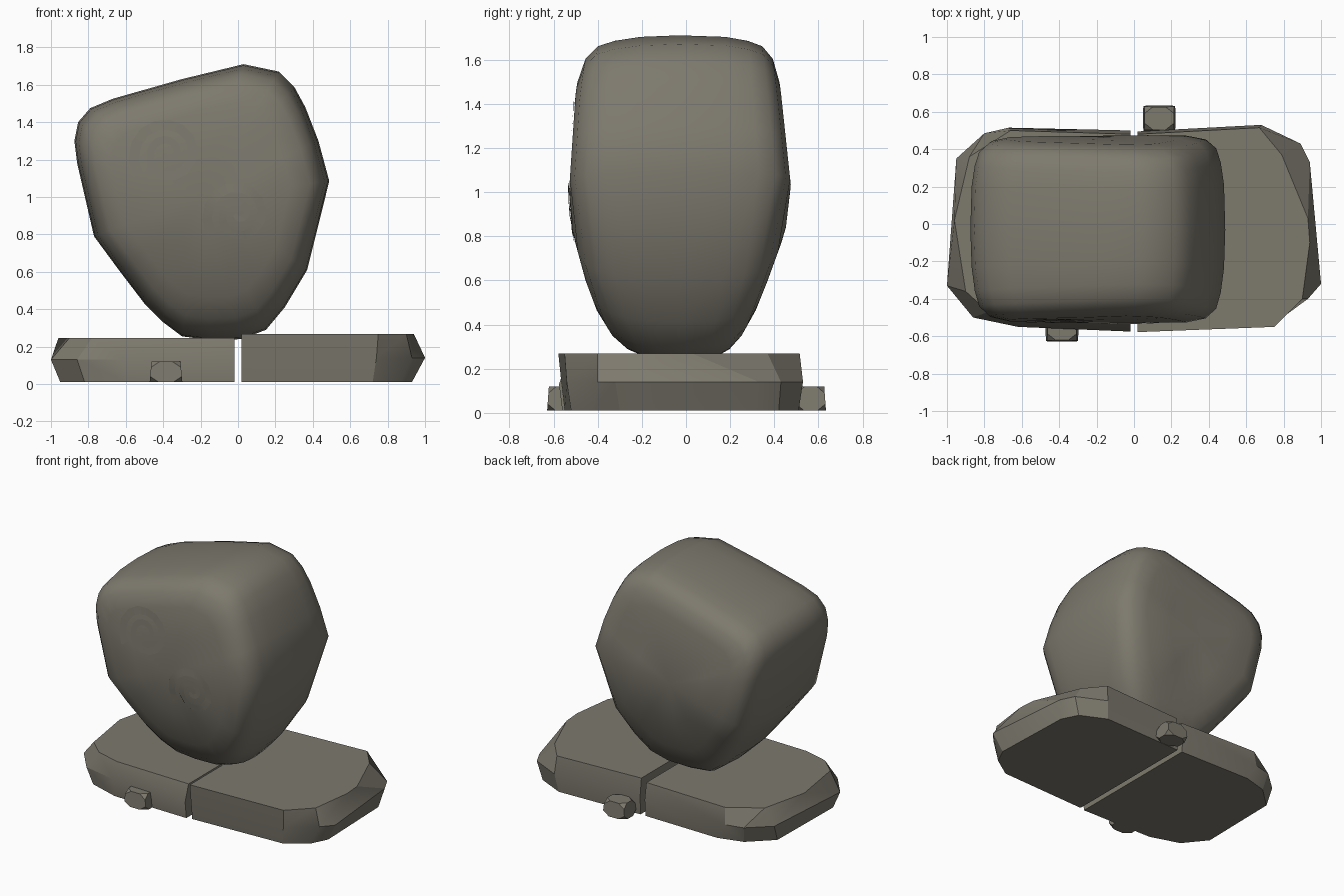
import bpy, bmesh, math
from mathutils import Vector
from mathutils.bvhtree import BVHTree

if "Cube" in bpy.data.objects:
    bpy.data.objects.remove(bpy.data.objects["Cube"])

stone = bpy.data.materials.new("grey_brown_stone")
stone.use_nodes = True
STONE = (0.205, 0.192, 0.155, 1)
stone.diffuse_color = STONE
stone.node_tree.nodes["Principled BSDF"].inputs["Base Color"].default_value = STONE


def finish(name, bm, angle, fix_normals=True):
    if fix_normals:
        bmesh.ops.recalc_face_normals(bm, faces=bm.faces)
    mesh = bpy.data.meshes.new(name)
    bm.to_mesh(mesh)
    bm.free()
    mesh.materials.append(stone)
    mesh.shade_smooth()
    mesh.set_sharp_from_angle(angle=math.radians(angle))
    obj = bpy.data.objects.new(name, mesh)
    bpy.context.collection.objects.link(obj)
    return obj


def bridge(bm, a, b):
    n = len(a)
    for i in range(n):
        j = (i + 1) % n
        bm.faces.new((a[i], a[j], b[j], b[i]))


def lerp_table(table, z):
    for (z0, v0), (z1, v1) in zip(table, table[1:]):
        if z <= z1:
            return v0 + (v1 - v0) * (z - z0) / (z1 - z0)
    return table[-1][1]


# Boulder: front outline shrunk towards the middle while moving forward and back
outline = [(-.15, .235), (.02, .24), (.15, .29), (.25, .41), (.37, .61), (.488, 1.085),
           (.43, 1.3), (.36, 1.48), (.3, 1.59), (.22, 1.67), (.03, 1.71), (-.3, 1.63),
           (-.67, 1.525), (-.79, 1.475), (-.855, 1.4), (-.875, 1.3), (-.86, 1.18),
           (-.77, .79), (-.63, .6), (-.5, .43), (-.4, .33), (-.3, .255)]
front_depth = [(.2, -.25), (.4, -.38), (.6, -.455), (.82, -.515), (1, -.53),
               (1.45, -.5), (1.6, -.475), (1.75, -.45)]
back_depth = [(.2, .18), (.4, .29), (.6, .37), (.82, .45), (1.03, .475),
              (1.45, .43), (1.75, .39)]
layers = [(.99, .45), (.965, .7), (.93, .86), (.85, .96), (.7, 1), (.4, 1)]
cx, cz = -.2, 1.0

bm = bmesh.new()
middle = [bm.verts.new((x, -.03, z)) for x, z in outline]
for depth in (front_depth, back_depth):
    previous = middle
    for scale, t in layers:
        ring = []
        for x, z in outline:
            zz = cz + (z - cz) * scale
            ring.append(bm.verts.new((cx + (x - cx) * scale, t * lerp_table(depth, zz), zz)))
        bridge(bm, previous, ring)
        previous = ring
    tip = bm.verts.new((cx, lerp_table(depth, cz), cz))
    for i in range(len(previous)):
        bm.faces.new((previous[i - 1], previous[i], tip))
bmesh.ops.recalc_face_normals(bm, faces=bm.faces)
surface = BVHTree.FromBMesh(bm)
finish("boulder", bm, 50)


# Spiral carvings: thin tapering strips laid on the boulder front
def spiral(name, x0, z0, size):
    bm = bmesh.new()
    radii = [(0, .225), (.12, .2), (.35, .172), (.6, .165), (.85, .155),
             (1.1, .11), (1.35, .085), (1.6, .072), (1.85, .05), (2.1, .02)]
    rows = []
    steps = 28
    for i in range(steps + 1):
        turn = 2.05 * i / steps
        a = math.radians(217) - turn * 2 * math.pi
        outer = lerp_table(radii, turn)
        width = min(.058 - .012 * turn, outer * .85)
        row = []
        for r in (outer, outer - width):
            x, z = x0 + size * r * math.cos(a), z0 + size * r * math.sin(a)
            hit = surface.ray_cast(Vector((x, -2, z)), Vector((0, 1, 0)))[0]
            row.append(bm.verts.new((x, hit.y - .006, z)))
        rows.append(row)
    for a, b in zip(rows, rows[1:]):
        f = bm.faces.new((a[0], b[0], b[1], a[1]))
        f.normal_update()
        if f.normal.y > 0:
            f.normal_flip()
    finish(name, bm, 60, False)


spiral("upper_spiral", -.38, 1.24, 1)
spiral("lower_spiral", 0, .915, .93)


# Base slabs: bottom, waist and top outlines joined into a chipped block
def slab(name, rings):
    bm = bmesh.new()
    loops = [[bm.verts.new((x, y, z)) for x, y, z in ring] for ring in rings]
    for a, b in zip(loops, loops[1:]):
        bridge(bm, a, b)
    bm.faces.new(loops[0])
    bm.faces.new(loops[-1])
    finish(name, bm, 25)


def level(points, z):
    return [(x, y, z) for x, y in points]


slab("right_base_slab", [
    level([(-.02, -.56), (-.6, -.55), (-.82, -.48), (-.95, -.32), (-.94, .3),
           (-.78, .45), (-.6, .5), (-.02, .49)], .01),
    level([(-.02, -.575), (-.62, -.55), (-.86, -.5), (-1, -.33), (-.95, .35),
           (-.8, .485), (-.67, .515), (-.02, .5)], .13),
    level([(-.02, -.535), (-.6, -.52), (-.78, -.47), (-.9, -.36), (-.96, .02),
           (-.88, .36), (-.66, .5), (-.02, .48)], .247)])
slab("left_base_slab", [
    level([(.02, -.55), (.72, -.52), (.87, -.42), (.93, -.3), (.91, .3),
           (.85, .42), (.66, .51), (.02, .49)], .01),
    level([(.02, -.565), (.74, -.54), (.93, -.4), (1, -.32), (.94, .33),
           (.89, .43), (.68, .53), (.02, .495)], .14),
    level([(.02, -.578), (.75, -.55), (.9, -.4), (.94, -.1), (.93, .03),
           (.79, .37), (.67, .515), (.02, .48)], .268)])


# Pebbles: small chipped cubes beside the slabs
def pebble(name, x, y):
    bm = bmesh.new()
    bmesh.ops.create_cube(bm, size=1)
    bmesh.ops.bevel(bm, geom=bm.verts[:], offset=.28, affect='VERTICES', segments=1)
    for v in bm.verts:
        taper = 1 - .12 * v.co.z
        v.co = (x + v.co.x * .165 * taper, y + v.co.y * .13 * taper, .065 + v.co.z * .11)
    finish(name, bm, 20)


pebble("front_pebble", -.385, -.56)
pebble("back_pebble", .135, .565)
